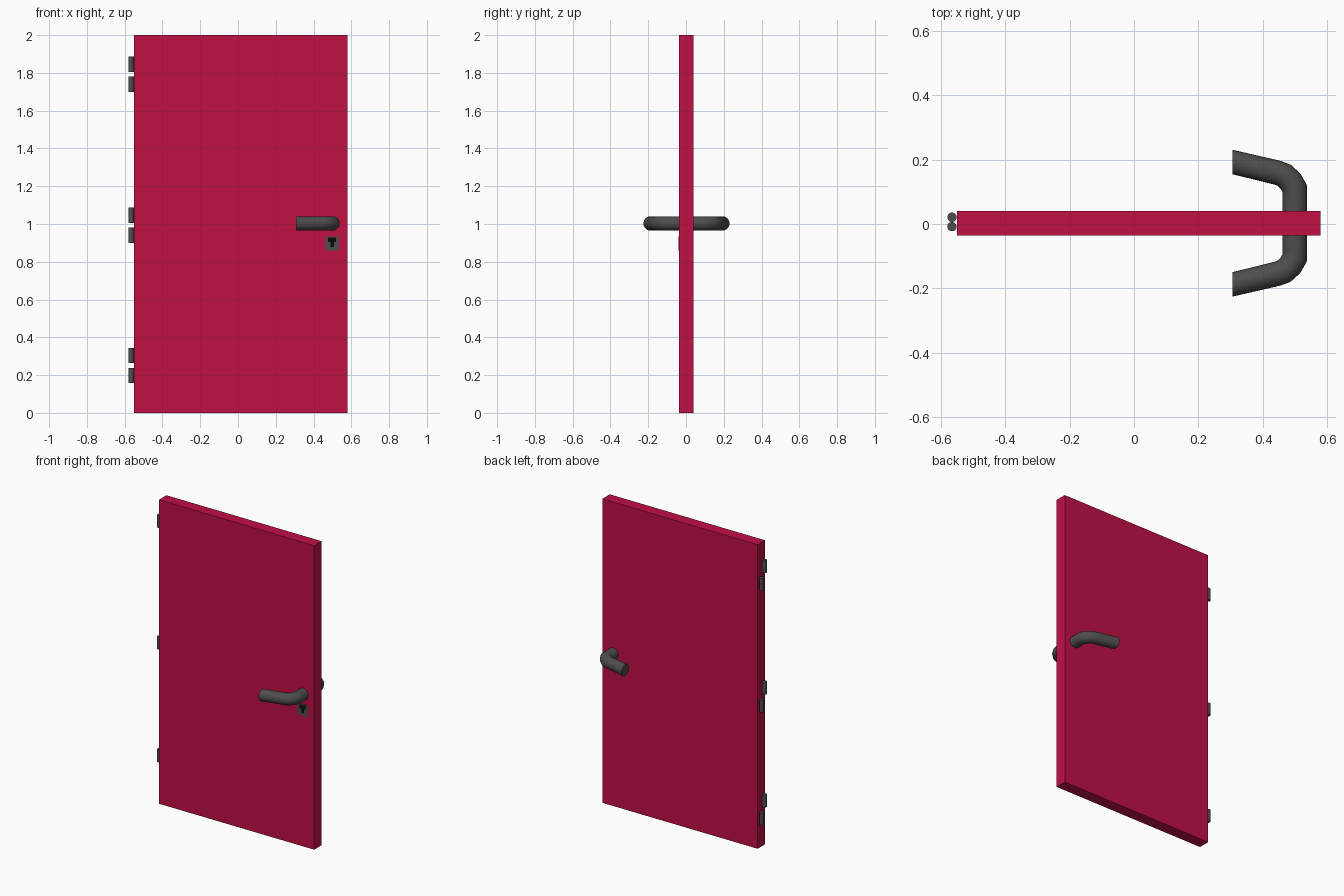
import bpy, bmesh
from math import cos, sin, tau

if "Cube" in bpy.data.objects:
    bpy.data.objects.remove(bpy.data.objects["Cube"])


def material(name, rgb):
    m = bpy.data.materials.new(name)
    m.diffuse_color = (*rgb, 1)
    m.use_nodes = True
    m.node_tree.nodes["Principled BSDF"].inputs["Base Color"].default_value = m.diffuse_color
    return m


RED = material("door_red", (0.53, 0.005, 0.06))
GREY = material("dark_grey", (0.075, 0.075, 0.075))
BLACK = material("hole_black", (0.003, 0.003, 0.003))


def box(name, lo, hi, mat):
    bpy.ops.mesh.primitive_cube_add(size=1, location=[(a + b) / 2 for a, b in zip(lo, hi)])
    o = bpy.context.object
    o.name = name
    o.scale = [b - a for a, b in zip(lo, hi)]
    bpy.ops.object.transform_apply(location=False, rotation=False, scale=True)
    o.data.materials.append(mat)
    return o


def smooth(o):
    bpy.ops.object.select_all(action='DESELECT')
    o.select_set(True)
    bpy.context.view_layer.objects.active = o
    bpy.ops.object.shade_smooth_by_angle()


# Door leaf
box("door_panel", (-0.55, -0.036, 0), (0.58, 0.041, 2), RED)

# Hinge barrels: upper pin sits forward, lower pin sits back
for label, base in (("top", 1.70), ("middle", 0.90), ("bottom", 0.158)):
    for part, y, z in (("upper", -0.008, base + 0.146), ("lower", 0.021, base + 0.04)):
        bpy.ops.mesh.primitive_cylinder_add(vertices=24, radius=0.0145, depth=0.081,
                                            location=(-0.566, y, z))
        hinge = bpy.context.object
        hinge.name = f"{label}_hinge_{part}"
        hinge.data.materials.append(GREY)
        smooth(hinge)

# Lever handle: outer and inner edge of each cross-section, in plan
SECTIONS = [((0.538, 0.02), (0.462, 0.02)),
            ((0.538, 0.09), (0.462, 0.09)),
            ((0.537, 0.120), (0.462, 0.097)),
            ((0.517, 0.155), (0.455, 0.108)),
            ((0.487, 0.182), (0.445, 0.117)),
            ((0.455, 0.194), (0.437, 0.120)),
            ((0.307, 0.228), (0.307, 0.152))]


def handle(name, side):
    bm = bmesh.new()
    n, r = 24, 0.038
    rings = []
    for (ox, oy), (ix, iy) in SECTIONS:
        ring = []
        for i in range(n):
            c, s = cos(tau * i / n), sin(tau * i / n)
            x = (ox + ix) / 2 + c * (ox - ix) / 2
            y = (oy + iy) / 2 + c * (oy - iy) / 2
            ring.append(bm.verts.new((x, 0.0025 + side * y, 1.003 + r * s)))
        rings.append(ring)
    for a, b in zip(rings, rings[1:]):
        for i in range(n):
            j = (i + 1) % n
            bm.faces.new((a[i], a[j], b[j], b[i]))
    bm.faces.new(rings[0])
    bm.faces.new(rings[-1])
    bmesh.ops.recalc_face_normals(bm, faces=bm.faces)
    me = bpy.data.meshes.new(name)
    bm.to_mesh(me)
    bm.free()
    o = bpy.data.objects.new(name, me)
    bpy.context.collection.objects.link(o)
    me.materials.append(GREY)
    smooth(o)


handle("front_handle", -1)
handle("back_handle", 1)

# Lock plate with T-shaped keyhole on the front
box("lock_plate", (0.462, -0.039, 0.86), (0.535, -0.03, 0.935), GREY)
box("keyhole_top", (0.477, -0.040, 0.905), (0.520, -0.032, 0.928), BLACK)
box("keyhole_slot", (0.489, -0.040, 0.878), (0.508, -0.032, 0.905), BLACK)
